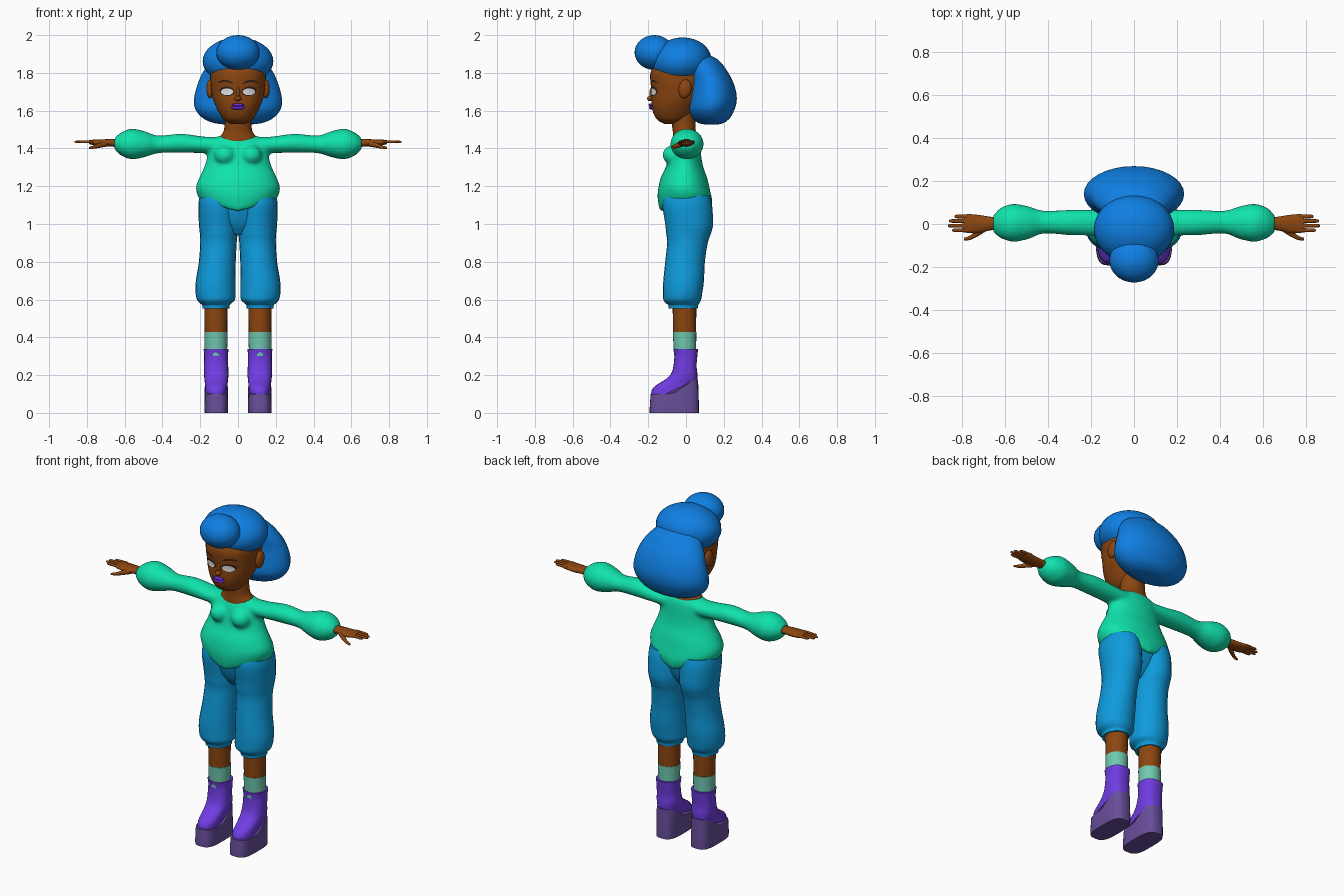
import bpy, bmesh, math
from mathutils import Vector, Matrix
from mathutils.bvhtree import BVHTree


def material(name, r, g, b):
    m = bpy.data.materials.new(name)
    m.diffuse_color = [((c / 255 + 0.055) / 1.055) ** 2.4 if c > 10 else c / 3295 for c in (r, g, b)] + [1]
    return m


SKIN = material("brown skin", 140, 70, 16)
HAIR = material("blue hair", 15, 127, 226)
SWEATER = material("mint sweater", 16, 226, 172)
PANTS = material("sky blue pants", 14, 155, 220)
BOOT = material("violet boot", 112, 60, 226)
SOLE = material("dull violet sole", 104, 78, 154)
SOCK = material("pale green sock", 112, 200, 176)
LIPS = material("purple lips", 105, 40, 215)
WHITE = material("eye white", 235, 235, 235)
DARK = material("dark lash", 50, 32, 26)


def loft(bm, axis, rings, n=24, power=2.0, steps=4):
    """Closed smooth loft; a ring is (position, a0, a1, b0, b1) across the axis."""
    pts = [rings[0]] + list(rings) + [rings[-1]]
    dense = []
    for i in range(1, len(pts) - 2):
        for s in range(steps):
            t = s / steps
            dense.append([0.5 * (2 * q + (r - p) * t + (2 * p - 5 * q + 4 * r - w) * t * t
                                 + (3 * q - p - 3 * r + w) * t ** 3)
                          for p, q, r, w in zip(pts[i - 1], pts[i], pts[i + 1], pts[i + 2])])
    dense.append(rings[-1])
    loops = []
    for d, a0, a1, b0, b1 in dense:
        loop = []
        for k in range(n):
            c, s = math.cos(2 * math.pi * k / n), math.sin(2 * math.pi * k / n)
            a = (a0 + a1) / 2 + (a1 - a0) / 2 * math.copysign(abs(c) ** (2 / power), c)
            b = (b0 + b1) / 2 + (b1 - b0) / 2 * math.copysign(abs(s) ** (2 / power), s)
            loop.append(bm.verts.new((a, b, d) if axis == 'z' else (d, a, b)))
        loops.append(loop)
    for u, v in zip(loops, loops[1:]):
        for k in range(n):
            bm.faces.new((u[k], u[(k + 1) % n], v[(k + 1) % n], v[k]))
    bm.faces.new(loops[0][::-1])
    bm.faces.new(loops[-1])
    return bm


def ball(bm, center, radii, tilt=0):
    m = Matrix.Translation(center) @ Matrix.Rotation(tilt, 4, 'X') @ Matrix.Diagonal((*radii, 1))
    bmesh.ops.create_uvsphere(bm, u_segments=28, v_segments=18, radius=1, matrix=m)
    return bm


def finish(name, bm, mat, mirror=False, angle=60):
    bmesh.ops.recalc_face_normals(bm, faces=bm.faces)
    me = bpy.data.meshes.new(name)
    bm.to_mesh(me)
    bm.free()
    me.materials.append(mat)
    ob = bpy.data.objects.new(name, me)
    bpy.context.collection.objects.link(ob)
    if mirror:
        ob.modifiers.new("mirror", 'MIRROR').use_mirror_merge = False
    bpy.ops.object.select_all(action='DESELECT')
    ob.select_set(True)
    bpy.context.view_layer.objects.active = ob
    bpy.ops.object.shade_smooth_by_angle(angle=math.radians(angle))
    return ob


new = bmesh.new

# sweater: torso, bust and sleeves blended into one skin
bm = loft(new(), 'z', [
    (1.125, -.20, .20, -.135, .13), (1.16, -.218, .218, -.148, .14), (1.20, -.222, .222, -.149, .128),
    (1.25, -.203, .203, -.132, .11), (1.30, -.18, .18, -.108, .092), (1.35, -.165, .165, -.095, .082),
    (1.40, -.162, .162, -.085, .077), (1.44, -.15, .15, -.07, .07), (1.467, -.10, .10, -.05, .055)], n=32)
for v in bm.verts:  # hem dips at the middle
    v.co.z -= 0.06 * max(0, 1 - abs(v.co.x) / .2) * min(1, max(0, (1.24 - v.co.z) / .1))
for s in (1, -1):
    ball(bm, (s * .07, -.068, 1.365), (.056, .056, .052))
    loft(bm, 'x', [(s * x, *r) for x, *r in [
        (.08, -.06, .065, 1.37, 1.46), (.18, -.055, .066, 1.375, 1.463), (.30, -.052, .066, 1.377, 1.478),
        (.42, -.045, .062, 1.375, 1.468), (.49, -.07, .082, 1.355, 1.49), (.56, -.083, .094, 1.342, 1.505),
        (.615, -.068, .078, 1.36, 1.487), (.64, -.05, .056, 1.38, 1.468), (.655, -.036, .04, 1.397, 1.455)]])
sweater = finish("sweater", bm, SWEATER)
rm = sweater.modifiers.new("blend", 'REMESH')
rm.mode, rm.voxel_size, rm.use_smooth_shade = 'VOXEL', 0.01, True
sm = sweater.modifiers.new("soften", 'SMOOTH')
sm.factor, sm.iterations = 0.5, 6

# pants
finish("pants_hips", loft(new(), 'z', [
    (1.15, -.19, .19, -.11, .115), (1.08, -.195, .195, -.11, .115),
    (1.0, -.15, .15, -.085, .09), (.945, -.07, .07, -.05, .05)]), PANTS)
finish("pants_leg", loft(new(), 'z', [
    (1.15, .01, .202, -.115, .125), (1.10, .0, .21, -.125, .138), (1.0, .0, .207, -.11, .143),
    (.95, .002, .202, -.105, .132), (.9, .007, .20, -.10, .115), (.8, .012, .207, -.11, .10),
    (.7, .014, .223, -.12, .095), (.64, .014, .225, -.122, .087), (.60, .016, .217, -.12, .08),
    (.58, .035, .20, -.105, .07), (.57, .044, .19, -.094, .064), (.553, .046, .188, -.092, .062)]),
    PANTS, mirror=True)

# lower legs and socks
finish("shin", loft(new(), 'z', [(.62, .055, .18, -.072, .056), (.42, .057, .176, -.068, .053)]), SKIN, True)
finish("sock", loft(new(), 'z', [(.427, .055, .178, -.07, .055), (.30, .058, .176, -.063, .053)]), SOCK, True)

# boots with thick soles rising at the heel
finish("boot", loft(new(), 'z', [
    (.338, .05, .182, -.067, .064), (.30, .053, .179, -.062, .06), (.25, .052, .18, -.066, .056),
    (.21, .05, .18, -.078, .06), (.18, .052, .178, -.105, .06), (.155, .055, .175, -.145, .058),
    (.13, .056, .174, -.176, .056), (.10, .057, .173, -.184, .055), (.06, .06, .17, -.17, .05)],
    power=2.4), BOOT, True)
bm = loft(new(), 'z', [(0, .053, .177, -.192, .068), (.03, .052, .178, -.192, .068),
                       (.10, .053, .177, -.187, .064)], n=32, power=3.2, steps=2)
for v in bm.verts:
    v.co.z += v.co.z * .75 * min(1, max(0, (v.co.y + .07) / .11))
finish("sole", bm, SOLE, True, 40)

# hands
bm = loft(new(), 'x', [
    (.63, -.028, .032, 1.405, 1.45), (.67, -.03, .034, 1.41, 1.45), (.72, -.042, .042, 1.41, 1.448),
    (.77, -.042, .046, 1.418, 1.446), (.79, -.036, .042, 1.424, 1.443)], n=16)
for y, tip in ((-.029, .845), (-.008, .865), (.014, .86), (.035, .835)):
    loft(bm, 'x', [(x, y - r, y + r, 1.435 - .8 * r, 1.435 + .8 * r)
                   for x, r in ((.76, .010), (.81, .009), (tip - .01, .008), (tip, .004))], n=10, steps=2)
loft(bm, 'x', [(.69, -.035, 0, 1.41, 1.44), (.73, -.06, -.03, 1.403, 1.43),
               (.765, -.075, -.055, 1.398, 1.416), (.79, -.076, -.064, 1.397, 1.408)], n=10, steps=3)
finish("hand", bm, SKIN, True)

# neck, head, ears and nose
finish("neck", loft(new(), 'z', [
    (1.43, -.11, .11, -.07, .065), (1.46, -.097, .097, -.07, .06), (1.49, -.077, .077, -.07, .052),
    (1.54, -.07, .07, -.075, .05), (1.62, -.07, .07, -.07, .05)]), SKIN)
head_bm = loft(new(), 'z', [
    (1.53, -.035, .035, -.115, -.03), (1.55, -.072, .072, -.15, .0), (1.58, -.095, .095, -.17, .03),
    (1.62, -.116, .116, -.181, .06), (1.66, -.132, .132, -.183, .09), (1.70, -.14, .14, -.182, .10),
    (1.75, -.146, .146, -.188, .11), (1.80, -.146, .146, -.188, .11), (1.85, -.13, .13, -.16, .10),
    (1.90, -.08, .08, -.10, .06)], n=40, power=2.2)
bmesh.ops.recalc_face_normals(head_bm, faces=head_bm.faces)
tree = BVHTree.FromBMesh(head_bm)
finish("head", head_bm, SKIN)
finish("ear", ball(new(), (.148, -.005, 1.715), (.02, .034, .05), -.15), SKIN, True)
bm = ball(new(), (0, -.185, 1.664), (.018, .022, .014))
ball(bm, (0, -.178, 1.69), (.011, .016, .035))
finish("nose", bm, SKIN)


def face_plate(name, cx, cz, rx, rz, lift, mat, arch=0, slope=0, mirror=True):
    """Oval patch wrapped on the front of the head."""
    bm, rows = new(), []
    for r in (.05, .4, .7, 1):
        row = []
        for k in range(20):
            a, b = r * math.cos(k * math.pi / 10), r * math.sin(k * math.pi / 10)
            x, z = cx + a * rx, cz + b * rz - arch * a * a + slope * a
            hit = tree.ray_cast(Vector((x, -1, z)), Vector((0, 1, 0)))[0]
            row.append(bm.verts.new((x, hit.y - lift, z)))
        rows.append(row)
    bm.faces.new(rows[0])
    for u, v in zip(rows, rows[1:]):
        for k in range(20):
            bm.faces.new((u[k], u[(k + 1) % 20], v[(k + 1) % 20], v[k]))
    ob = finish(name, bm, mat, mirror)
    if sum(p.normal.y for p in ob.data.polygons) > 0:
        ob.data.flip_normals()


face_plate("eye_outline", .058, 1.703, .040, .025, .002, DARK, slope=.003)
face_plate("eye", .058, 1.700, .033, .018, .005, WHITE)
face_plate("eyebrow", .066, 1.757, .042, .006, .003, DARK, arch=.012, slope=.003)
bm = ball(new(), (0, -.181, 1.630), (.032, .017, .009))
ball(bm, (0, -.180, 1.615), (.036, .016, .010))
finish("lips", bm, LIPS)

# hair: back puff, crown and front roll
finish("hair_back", loft(new(), 'z', [
    (1.527, -.07, .07, .10, .17), (1.535, -.13, .13, .065, .20), (1.56, -.185, .185, .035, .232),
    (1.60, -.222, .222, .012, .254), (1.64, -.233, .233, .01, .267), (1.69, -.228, .228, .015, .267),
    (1.75, -.21, .21, .02, .25), (1.81, -.182, .182, .01, .218), (1.87, -.13, .13, .0, .17),
    (1.90, -.06, .06, .02, .11)], n=32), HAIR)
finish("hair_crown", ball(new(), (0, -.025, 1.862), (.187, .16, .125), .1), HAIR)
finish("hair_roll", ball(new(), (0, -.168, 1.908), (.115, .104, .092)), HAIR)
